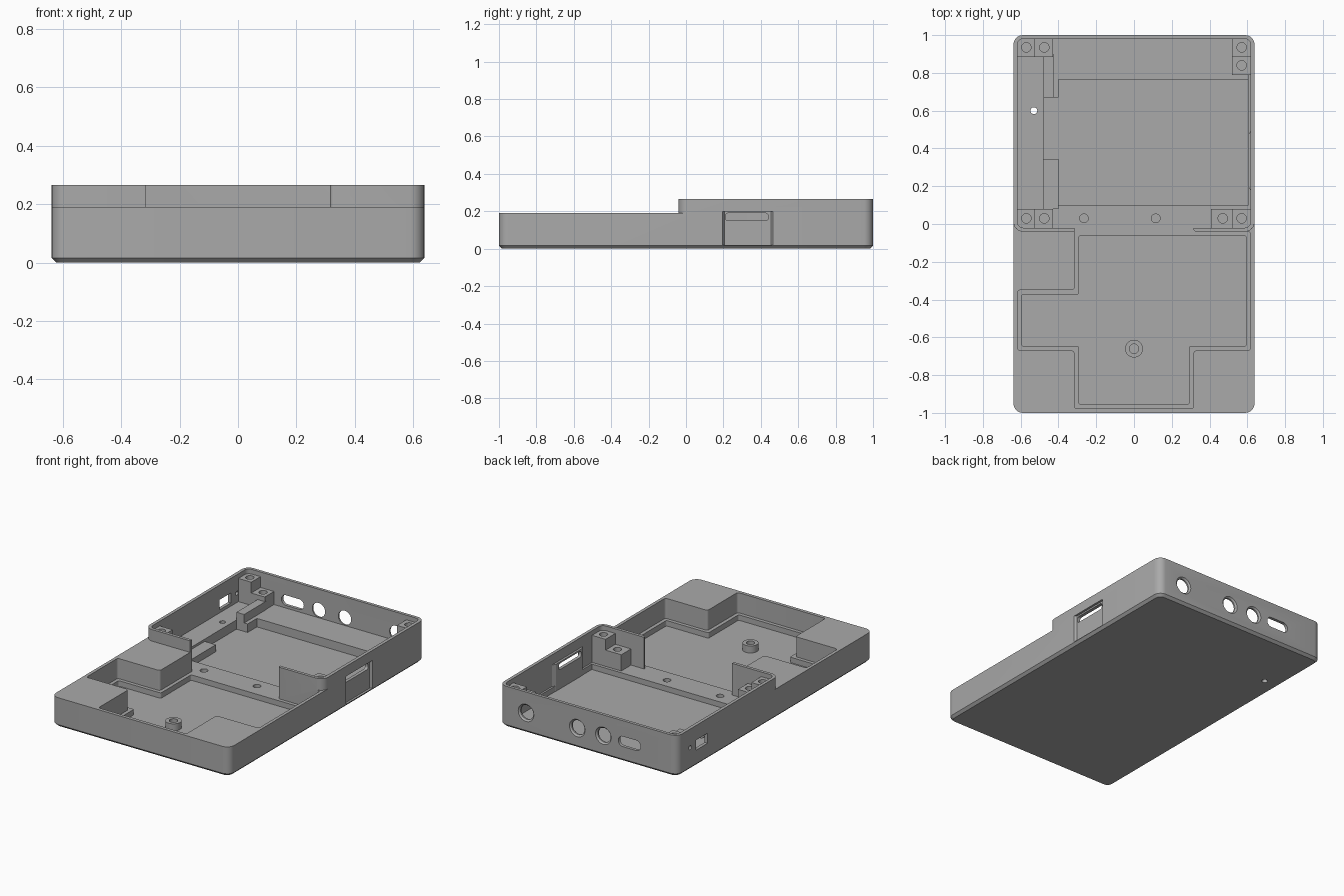
import bpy
import bmesh
import math
from mathutils import Matrix, Vector

cube = bpy.data.objects.get("Cube")
if cube:
    bpy.data.objects.remove(cube)

GREY = (0.4, 0.4, 0.4, 1)
mat = bpy.data.materials.new("plain grey")
mat.use_nodes = True
mat.diffuse_color = GREY
mat.node_tree.nodes["Principled BSDF"].inputs["Base Color"].default_value = GREY


def make(name, bm):
    bmesh.ops.recalc_face_normals(bm, faces=bm.faces)
    mesh = bpy.data.meshes.new(name)
    bm.to_mesh(mesh)
    bm.free()
    obj = bpy.data.objects.new(name, mesh)
    bpy.context.collection.objects.link(obj)
    mesh.materials.append(mat)
    return obj


def prism(name, pts, z0, z1, radius=0, chamfer=0):
    """Extrude an outline upward, rounding its upright edges."""
    bm = bmesh.new()
    face = bm.faces.new([bm.verts.new((x, y, z0)) for x, y in pts])
    up = bmesh.ops.extrude_face_region(bm, geom=[face])["geom"]
    bmesh.ops.translate(bm, vec=(0, 0, z1 - z0),
                        verts=[v for v in up if isinstance(v, bmesh.types.BMVert)])
    if radius:
        upright = [e for e in bm.edges if abs(e.verts[0].co.z - e.verts[1].co.z) > 1e-4]
        bmesh.ops.bevel(bm, geom=upright, offset=radius, segments=6,
                        profile=0.5, affect='EDGES')
    if chamfer:
        low = [e for e in bm.edges if max(v.co.z for v in e.verts) < z0 + 1e-4]
        bmesh.ops.bevel(bm, geom=low, offset=chamfer, segments=1, affect='EDGES')
    return make(name, bm)


def rect(x0, x1, y0, y1):
    return [(x0, y0), (x1, y0), (x1, y1), (x0, y1)]


def rod(name, start, end, r0, r1=None):
    """Round bar or cone between two points."""
    a, b = Vector(start), Vector(end)
    bm = bmesh.new()
    turn = (b - a).to_track_quat('Z', 'Y').to_matrix().to_4x4()
    bmesh.ops.create_cone(bm, cap_ends=True, segments=32, radius1=r0,
                          radius2=r0 if r1 is None else r1, depth=(b - a).length,
                          matrix=Matrix.Translation((a + b) / 2) @ turn)
    return make(name, bm)


def cut(obj, cutters):
    """Subtract the cutters, apply the result and drop the cutters."""
    for c in cutters:
        mod = obj.modifiers.new("cut", 'BOOLEAN')
        mod.operation = 'DIFFERENCE'
        mod.solver = 'EXACT'
        mod.object = c
    bpy.context.view_layer.update()
    deps = bpy.context.evaluated_depsgraph_get()
    mesh = bpy.data.meshes.new_from_object(obj.evaluated_get(deps))
    obj.modifiers.clear()
    obj.data = mesh
    for c in cutters:
        bpy.data.objects.remove(c)


def side_slot():
    slot = prism("slot_cutter", rect(-0.02, 0.02, -0.115, 0.115), -0.1, 0.1, 0.015)
    slot.matrix_world = Matrix.Translation((0.62, 0.325, 0.17)) @ Matrix.Rotation(math.pi / 2, 4, 'Y')
    return slot


SHELF, FLOOR, TOP = 0.06, 0.025, 0.4

# Outer shell
case = prism("case_shell", rect(-0.638, 0.638, -1, 1), 0, 0.265, 0.05, 0.016)
cuts = []

# Lower front deck, with rounded corners where the rear wall rises
arc = [(0.588 + 0.05 * math.cos(t), 0.01 - 0.05 * math.sin(t))
       for t in [i * math.pi / 12 for i in range(7)]]
deck = [(-0.7, -1.1), (0.7, -1.1), (0.7, 0.01)] + arc
deck += [(-x, y) for x, y in reversed(arc)] + [(-0.7, 0.01)]
cuts.append(prism("deck_cutter", deck, 0.19, TOP))

# Rear compartment and its deep pocket
cuts.append(prism("rear_cutter", rect(-0.617, 0.617, -0.02, 0.98), SHELF, TOP, 0.03))
cuts.append(prism("rear_pocket_cutter",
                  [(-0.4, 0.1), (0.605, 0.1), (0.605, 0.765), (-0.4, 0.765),
                   (-0.4, 0.67), (-0.48, 0.67), (-0.48, 0.345), (-0.4, 0.345)], FLOOR, TOP))


# Front compartment: stepped outline, then an inset deeper one
def front_outline(i, back):
    w, n = 0.617 - i, 0.315 - i
    y0, y1, y2 = -0.978 + i, -0.67 + i, -0.35 - i
    return [(-n, back), (-n, y2), (-w, y2), (-w, y1), (-n, y1), (-n, y0),
            (n, y0), (n, y1), (w, y1), (w, -0.04 - i)]


cuts.append(prism("front_cutter", front_outline(0, 0) + [(0.315, -0.04), (0.315, 0)],
                  SHELF, TOP, 0.015))
cuts.append(prism("front_pocket_cutter", front_outline(0.023, -0.063), FLOOR, TOP, 0.01))

# Round ports and long port in the back wall
for x in (0.446, 0.079, -0.108):
    cuts.append(rod("port_cutter", (x, 0.9, 0.13), (x, 1.05, 0.13), 0.046))
    cuts.append(rod("port_rim_cutter", (x, 0.988, 0.13), (x, 1.012, 0.13), 0.044, 0.068))
long_port = prism("long_port_cutter", rect(-0.08, 0.08, -0.033, 0.033), -0.08, 0.08, 0.032)
long_port.matrix_world = Matrix.Translation((-0.295, 1, 0.13)) @ Matrix.Rotation(math.pi / 2, 4, 'X')
cuts.append(long_port)

# Switch window, pin hole and drain hole on the right-hand wall side
cuts.append(prism("window_cutter", rect(-0.7, -0.6, 0.69, 0.81), 0.105, 0.17))
cuts.append(rod("pin_cutter", (-0.7, 0.87, 0.145), (-0.6, 0.87, 0.145), 0.013))
cuts.append(rod("drain_cutter", (-0.53, 0.6, -0.1), (-0.53, 0.6, TOP), 0.018))

# Card slot with a shallow recess around it
cuts.append(prism("recess_cutter", [(0.66, 0.18), (0.66, 0.48), (0.624, 0.455), (0.624, 0.205)],
                  0.02, 0.2))
cuts.append(side_slot())

# Screw holes in the middle shelf
for x in (-0.265, 0.115):
    cuts.append(rod("shelf_hole_cutter", (x, 0.03, 0.03), (x, 0.03, TOP), 0.023))
cut(case, cuts)

# Thickened inner wall behind the card slot
pad = prism("slot_backing", [(0.622, 0.17), (0.622, 0.5), (0.603, 0.47), (0.603, 0.2)], 0.02, 0.2)
cut(pad, [side_slot()])

# Raised shelves and ribs in the rear compartment
left_shelf = prism("side_shelf", rect(-0.622, -0.48, 0.07, 0.9), 0.05, 0.085)
cut(left_shelf, [rod("drain_cutter", (-0.53, 0.6, 0), (-0.53, 0.6, TOP), 0.018)])
prism("back_shelf", rect(-0.43, 0.605, 0.765, 0.985), 0.05, 0.08)
prism("back_rib", rect(-0.48, -0.425, 0.67, 0.9), 0.02, 0.135)
prism("back_rib_foot", rect(-0.43, -0.4, 0.67, 0.77), 0.02, 0.08)
prism("front_rib", rect(-0.48, -0.4, 0.08, 0.345), 0.02, 0.07)

# Screw bosses: tall ones in the corners, shorter ones next to them
TALL, SHORT = 0.235, 0.165
bosses = [
    (rect(-0.619, -0.525, 0.885, 0.982), -0.57, 0.935, TALL),
    (rect(-0.525, -0.428, 0.885, 0.985), -0.475, 0.935, SHORT),
    (rect(0.52, 0.619, 0.885, 0.982), 0.57, 0.935, TALL),
    (rect(0.52, 0.622, 0.79, 0.885), 0.57, 0.84, SHORT),
    (rect(-0.619, -0.525, -0.022, 0.08), -0.57, 0.03, TALL),
    (rect(-0.525, -0.428, -0.025, 0.08), -0.475, 0.03, SHORT),
    (rect(0.52, 0.619, -0.022, 0.08), 0.57, 0.03, TALL),
    (rect(0.408, 0.52, -0.025, 0.08), 0.47, 0.03, SHORT),
]
for outline, x, y, height in bosses:
    boss = prism("screw_boss", outline, 0.02, height)
    cut(boss, [rod("boss_cutter", (x, y, 0.1), (x, y, TOP), 0.025)])

# Round standoff in the front compartment
standoff = rod("standoff", (0, -0.66, 0.015), (0, -0.66, 0.07), 0.047)
cut(standoff, [rod("standoff_cutter", (0, -0.66, 0.03), (0, -0.66, TOP), 0.025)])

# Smooth the round faces while keeping crisp edges
bpy.ops.object.select_all(action='DESELECT')
for obj in bpy.context.collection.objects:
    if obj.type == 'MESH' and mat.name in obj.data.materials:
        obj.select_set(True)
bpy.context.view_layer.objects.active = case
bpy.ops.object.shade_smooth_by_angle(angle=math.radians(30))
